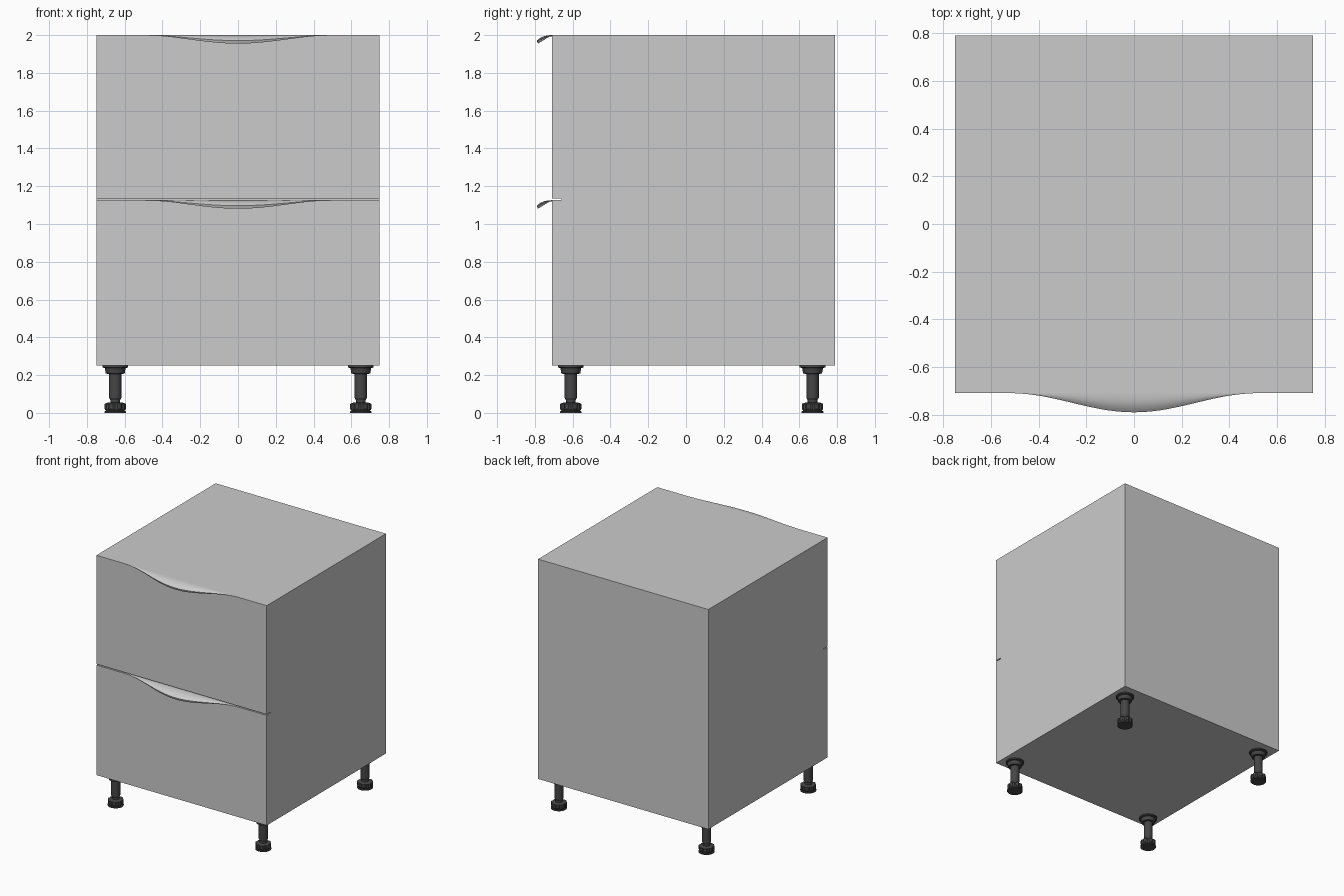
import bpy, bmesh, math

if "Cube" in bpy.data.objects:
    bpy.data.objects.remove(bpy.data.objects["Cube"])

dark = bpy.data.materials.new("dark_plastic")
dark.diffuse_color = (0.06, 0.06, 0.06, 1)
dark.use_nodes = True
dark.node_tree.nodes["Principled BSDF"].inputs["Base Color"].default_value = dark.diffuse_color


def finish(name, bm, mat=None, smooth=None):
    bmesh.ops.remove_doubles(bm, verts=bm.verts, dist=1e-5)
    bmesh.ops.recalc_face_normals(bm, faces=bm.faces)
    me = bpy.data.meshes.new(name)
    bm.to_mesh(me)
    bm.free()
    ob = bpy.data.objects.new(name, me)
    bpy.context.collection.objects.link(ob)
    if mat:
        me.materials.append(mat)
    if smooth:
        bpy.ops.object.select_all(action='DESELECT')
        ob.select_set(True)
        bpy.context.view_layer.objects.active = ob
        bpy.ops.object.shade_smooth_by_angle(angle=math.radians(smooth))
    return ob


def bridge(bm, rings, closed=True):
    for a, b in zip(rings, rings[1:]):
        n = len(a)
        for i in range(n if closed else n - 1):
            j = (i + 1) % n
            bm.faces.new((a[i], a[j], b[j], b[i]))


FRONT, BACK, HALF = -0.71, 0.79, 0.75
BOTTOM, TOP, GAP_LOW, GAP_HIGH = 0.25, 2.0, 1.126, 1.134

# Cabinet body: side profile with the drawer gap, extruded across x
side = [(FRONT, BOTTOM), (BACK, BOTTOM), (BACK, TOP), (FRONT, TOP),
        (FRONT, GAP_HIGH), (FRONT + 0.05, GAP_HIGH),
        (FRONT + 0.05, GAP_LOW), (FRONT, GAP_LOW)]
bm = bmesh.new()
rings = [[bm.verts.new((x, y, z)) for y, z in side] for x in (-HALF, HALF)]
bridge(bm, rings)
for r in rings:
    bm.faces.new(r)
finish("cabinet_body", bm)

# Curved pull lips: hooked section fading out to both sides
lip = [(0, 0), (0.02, -0.001), (0.04, -0.005), (0.055, -0.011), (0.068, -0.019),
       (0.08, -0.029), (0.074, -0.045), (0.064, -0.031), (0.052, -0.021),
       (0.037, -0.013), (0.02, -0.009), (0, -0.007)]
for name, z0 in (("upper_drawer_pull", TOP), ("lower_drawer_pull", GAP_LOW)):
    bm = bmesh.new()
    rings = []
    for k in range(-23, 24):
        x = k * 0.52 / 24
        a = 0.5 + 0.5 * math.cos(math.pi * x / 0.52)
        rings.append([bm.verts.new((x, FRONT - d * a, z0 + h * a)) for d, h in lip])
    bridge(bm, rings, closed=False)
    finish(name, bm, smooth=35)

# Adjustable feet: turned column and flange, with a ribbed grip at the base
column = [(0, 0.25), (0.068, 0.25), (0.068, 0.241), (0.055, 0.237), (0.05, 0.208),
          (0.033, 0.206), (0.033, 0.08), (0.026, 0.068), (0.026, 0.045), (0, 0.045)]
grip = [(0, 0.054), (0.04, 0.054), (0.057, 0.048), (0.057, 0.02),
        (0.05, 0.01), (0.058, 0.008), (0.058, 0), (0, 0)]


def turned(name, profile, cx, cy, ribs=0, n=32):
    bm = bmesh.new()
    rings = []
    for r, z in profile:
        ring = []
        for i in range(n):
            t = 2 * math.pi * i / n
            notch = 0.9 if ribs and r > 0.045 and z > 0.009 and i % (n // ribs) == 0 else 1
            ring.append(bm.verts.new((cx + r * notch * math.cos(t),
                                      cy + r * notch * math.sin(t), z)))
        rings.append(ring)
    bridge(bm, rings)
    finish(name, bm, dark, smooth=30)


for sx, xn in ((-1, "left"), (1, "right")):
    for y, yn in ((-0.61, "front"), (0.67, "back")):
        turned(f"{yn}_{xn}_leg", column, sx * 0.65, y)
        turned(f"{yn}_{xn}_foot_grip", grip, sx * 0.65, y, ribs=8)
